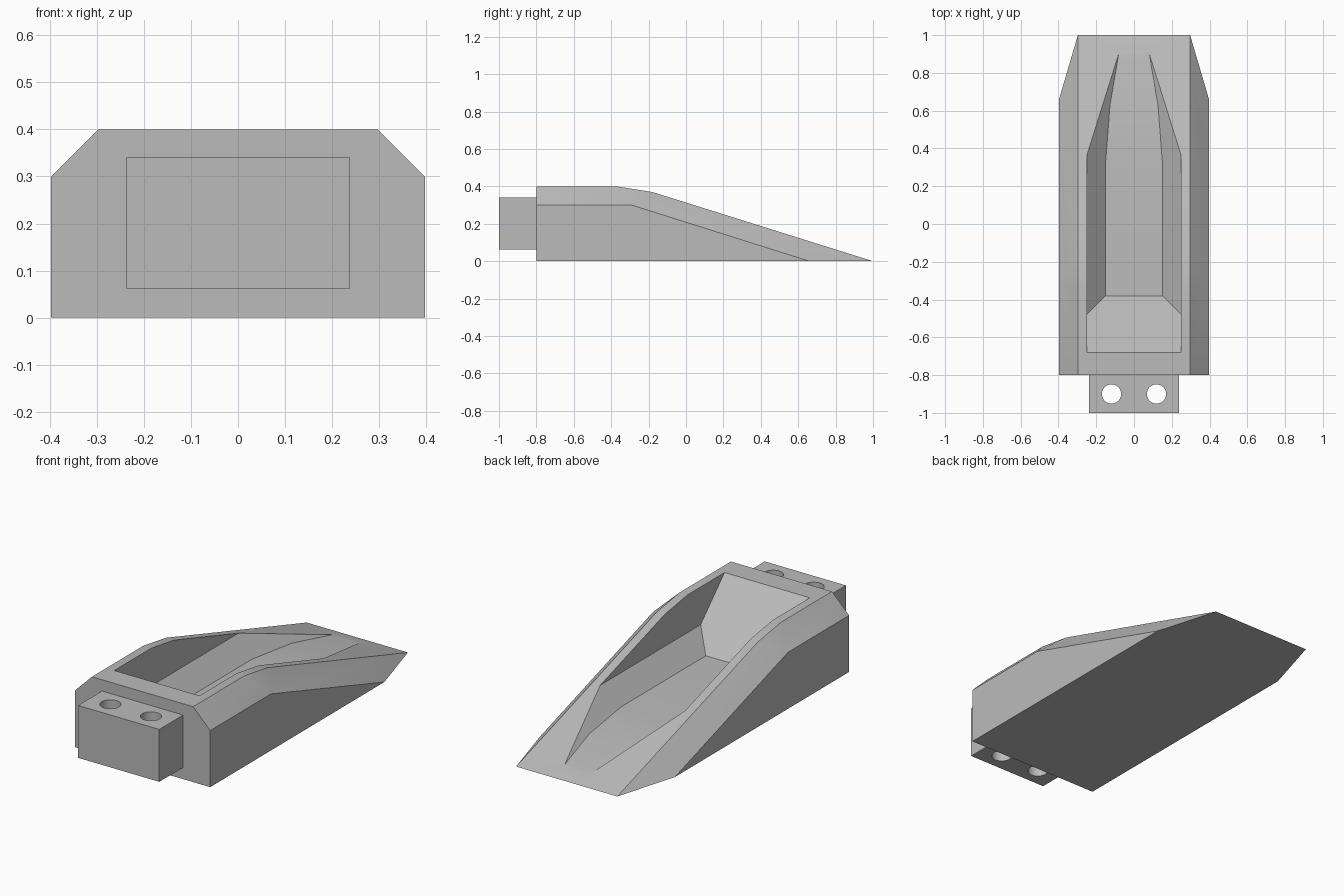
import bpy, bmesh, math

if "Cube" in bpy.data.objects:
    bpy.data.objects.remove(bpy.data.objects["Cube"])

grey = bpy.data.materials.new("plain_grey")
grey.use_nodes = True
grey.diffuse_color = (0.5, 0.5, 0.5, 1)
grey.node_tree.nodes["Principled BSDF"].inputs["Base Color"].default_value = (0.5, 0.5, 0.5, 1)


def make_object(name, bm):
    bmesh.ops.recalc_face_normals(bm, faces=bm.faces)
    mesh = bpy.data.meshes.new(name)
    bm.to_mesh(mesh)
    bm.free()
    mesh.materials.append(grey)
    obj = bpy.data.objects.new(name, mesh)
    bpy.context.collection.objects.link(obj)
    return obj


def hull(name, points):
    bm = bmesh.new()
    for p in points:
        bm.verts.new(p)
    bmesh.ops.convex_hull(bm, input=bm.verts)
    bmesh.ops.dissolve_limit(bm, angle_limit=math.radians(1), verts=bm.verts, edges=bm.edges)
    return make_object(name, bm)


def activate(obj):
    bpy.ops.object.select_all(action="DESELECT")
    obj.select_set(True)
    bpy.context.view_layer.objects.active = obj


def cut(obj, cutter):
    cutter.hide_render = True
    mod = obj.modifiers.new("cut", "BOOLEAN")
    mod.operation = "DIFFERENCE"
    mod.solver = "EXACT"
    mod.object = cutter
    activate(obj)
    bpy.ops.object.modifier_apply(modifier=mod.name)
    bpy.data.objects.remove(cutter)


# Wedge body with chamfered shoulders
top_profile = [(-0.8, 0.4), (-0.37, 0.4), (-0.18, 0.37), (1, 0)]
side_profile = [(-0.8, 0), (-0.8, 0.3), (-0.29, 0.3), (0.66, 0)]
body = hull("wedge_body", [(s * w, y, z) for s in (-1, 1)
                           for w, profile in ((0.297, top_profile), (0.397, side_profile))
                           for y, z in profile])

# Pocket: trough with sloped lower walls, a 45 degree front wall and a rising exit
bm = bmesh.new()
rings = []
for y, floor in ((None, 0.1), (0.33, 0.1), (0.63, 0.077), (0.9, 0.031), (1.1, 0)):
    half = floor + 0.05
    section = [(half, floor), (0.25, 0.2), (0.25, 0.7)]
    section += [(-x, z) for x, z in reversed(section)]
    rings.append([bm.verts.new((x, -0.28 - z if y is None else y, z)) for x, z in section])
for a, b in zip(rings, rings[1:]):
    for i in range(len(a)):
        j = (i + 1) % len(a)
        bm.faces.new((a[i], a[j], b[j], b[i]))
bm.faces.new(rings[0])
bm.faces.new(rings[-1])
cut(body, make_object("pocket_cutter", bm))

# Mounting block with two vertical pin holes
block = hull("mounting_block", [(x, y, z) for x in (-0.238, 0.238)
                                for y in (-1, -0.8) for z in (0.062, 0.34)])
for x in (-0.119, 0.119):
    bm = bmesh.new()
    bmesh.ops.create_cone(bm, cap_ends=True, segments=32, radius1=0.051, radius2=0.051, depth=1)
    bmesh.ops.translate(bm, verts=bm.verts, vec=(x, -0.9, 0.2))
    cut(block, make_object("pin_hole_cutter", bm))

for obj in (body, block):
    activate(obj)
    bpy.ops.object.shade_smooth_by_angle(angle=math.radians(20))
